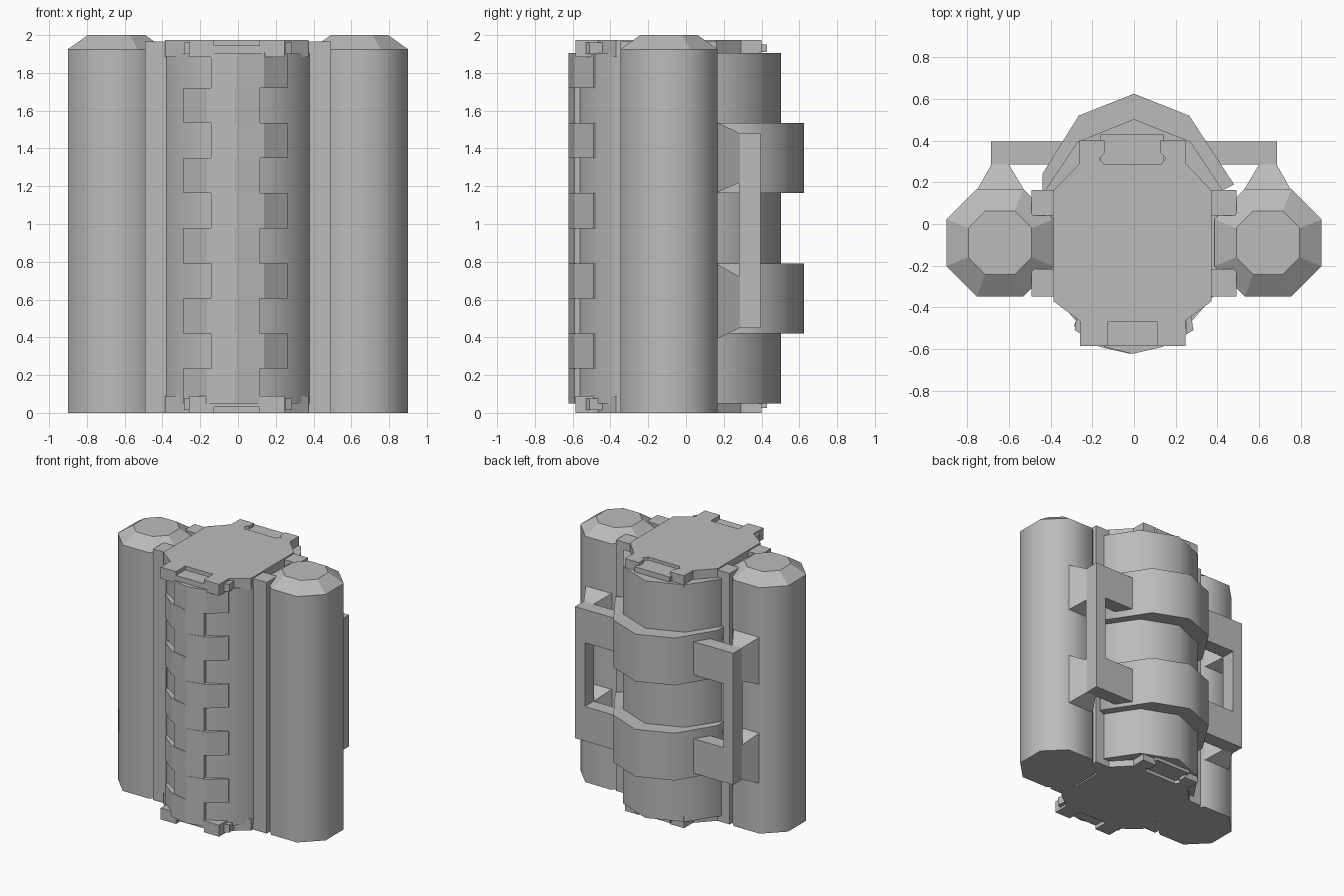
import bpy
import bmesh

if "Cube" in bpy.data.objects:
    bpy.data.objects.remove(bpy.data.objects["Cube"], do_unlink=True)

grey = bpy.data.materials.new("plain_grey")
grey.use_nodes = True
COLOUR = (0.5, 0.5, 0.5, 1)
grey.diffuse_color = COLOUR
grey.node_tree.nodes["Principled BSDF"].inputs["Base Color"].default_value = COLOUR


def loft(name, rings, smooth=False):
    """Join matching rings of points and close both ends."""
    bm = bmesh.new()
    loops = [[bm.verts.new(p) for p in ring] for ring in rings]
    n = len(loops[0])
    for a, b in zip(loops, loops[1:]):
        for i in range(n):
            j = (i + 1) % n
            bm.faces.new((a[i], a[j], b[j], b[i]))
    bm.faces.new(loops[0][::-1])
    bm.faces.new(loops[-1])
    bmesh.ops.recalc_face_normals(bm, faces=bm.faces)
    for f in bm.faces:
        f.smooth = smooth and abs(f.normal.z) < 0.1
    mesh = bpy.data.meshes.new(name)
    bm.to_mesh(mesh)
    bm.free()
    mesh.materials.append(grey)
    obj = bpy.data.objects.new(name, mesh)
    bpy.context.collection.objects.link(obj)
    return obj


def prism(name, outline, z0, z1, smooth=False):
    return loft(name, [[(x, y, z) for x, y in outline] for z in (z0, z1)], smooth)


def box(name, x0, x1, y0, y1, z0, z1):
    return prism(name, [(x0, y0), (x1, y0), (x1, y1), (x0, y1)], z0, z1)


def octagon(cx, cy, r, flat, z):
    pts = [(r, -flat), (r, flat), (flat, r), (-flat, r),
           (-r, flat), (-r, -flat), (-flat, -r), (flat, -r)]
    return [(cx + x, cy + y, z) for x, y in pts]


# Central shell
half = [(0, -0.59), (0.14, -0.555), (0.27, -0.475), (0.42, -0.3),
        (0.42, 0.17), (0.27, 0.395), (0, 0.503)]
prism("central_shell", half + [(-x, y) for x, y in half[-2:0:-1]], 0.05, 1.905, True)

# Two broad straps around the back
strap = [(0.42, 0.16), (0.48, 0.19), (0.265, 0.52), (0, 0.625),
         (-0.265, 0.52), (-0.44, 0.24), (-0.44, 0.16)]
for label, z in (("lower", 0.42), ("upper", 1.165)):
    prism(label + "_back_strap", strap, z, z + 0.37, True)

# Interlocking fingers down the front, alternating left and right
finger = [(-0.275, -0.49), (-0.15, -0.59), (-0.005, -0.623), (0.13, -0.59),
          (0.125, -0.53), (0, -0.56), (-0.14, -0.53), (-0.26, -0.45)]
STEP = 0.1855
for i in range(10):
    side = 1 if i % 2 == 0 else -1
    pts = [(side * x - 0.013, y) for x, y in finger]
    prism(f"front_finger_{i + 1}", pts, 0.05 + i * STEP, 0.05 + (i + 1) * STEP)

# End plates with tabs, the lower one a reflection of the upper one
plate = [(0.12, -0.47), (0.12, -0.585), (0.253, -0.585), (0.253, -0.465),
         (0.38, -0.37), (0.38, 0.16), (0.255, 0.29), (0.255, 0.4),
         (0.135, 0.4), (0.135, 0.34), (0.16, 0.315), (0.135, 0.285)]
outline = [(x - 0.007, y) for x, y in plate + [(-x, y) for x, y in plate[::-1]]]
for label, flip in (("top", False), ("bottom", True)):
    def heights(a, b):
        return (1.975 - b, 1.975 - a) if flip else (a, b)
    prism(label + "_end_plate", outline, *heights(1.885, 1.975))
    box(label + "_front_recess", -0.127, 0.113, -0.585, -0.46, *heights(1.885, 1.945))
    box(label + "_rear_clip", -0.16, 0.145, 0.27, 0.43, *heights(1.91, 1.95))
    for s in (-1, 1):
        ear = [(0.25, -0.44), (0.25, -0.53), (0.285, -0.51), (0.275, -0.44)]
        prism(label + "_ear", [(s * x, y) for x, y in ear], *heights(1.9, 1.96))

for s, label in ((1, "left"), (-1, "right")):
    # Side tank with a chamfered cap
    cx, cy = s * 0.643, -0.09
    loft(label + "_tank", [octagon(cx, cy, 0.257, 0.112, 0),
                           octagon(cx, cy, 0.257, 0.112, 1.925),
                           octagon(cx, cy, 0.152, 0.07, 2.0)], True)

    # Vertical rails between tank and shell
    x0, x1 = sorted((s * 0.37, s * 0.492))
    box(label + "_front_rail", x0, x1, -0.348, -0.217, 0, 1.965)
    box(label + "_rear_rail", x0, x1, 0.04, 0.162, 0, 1.965)

    # Handle bar with arms to the shell and tapered struts to the tank
    x0, x1 = sorted((s * 0.6, s * 0.685))
    box(label + "_handle_bar", x0, x1, 0.28, 0.395, 0.45, 1.48)
    for part, z0, z1, t0, t1 in (("lower", 0.45, 0.72, 0.39, 0.79),
                                 ("upper", 1.22, 1.48, 1.165, 1.54)):
        a0, a1 = sorted((s * 0.33, s * 0.61))
        box(f"{label}_{part}_arm", a0, a1, 0.285, 0.395, z0, z1)
        rings = []
        for xa, xb, y, za, zb in ((0.525, 0.755, 0.16, t0, t1),
                                  (0.6, 0.685, 0.285, z0, z1)):
            rings.append([(s * xa, y, za), (s * xb, y, za),
                          (s * xb, y, zb), (s * xa, y, zb)])
        loft(f"{label}_{part}_strut", rings)
